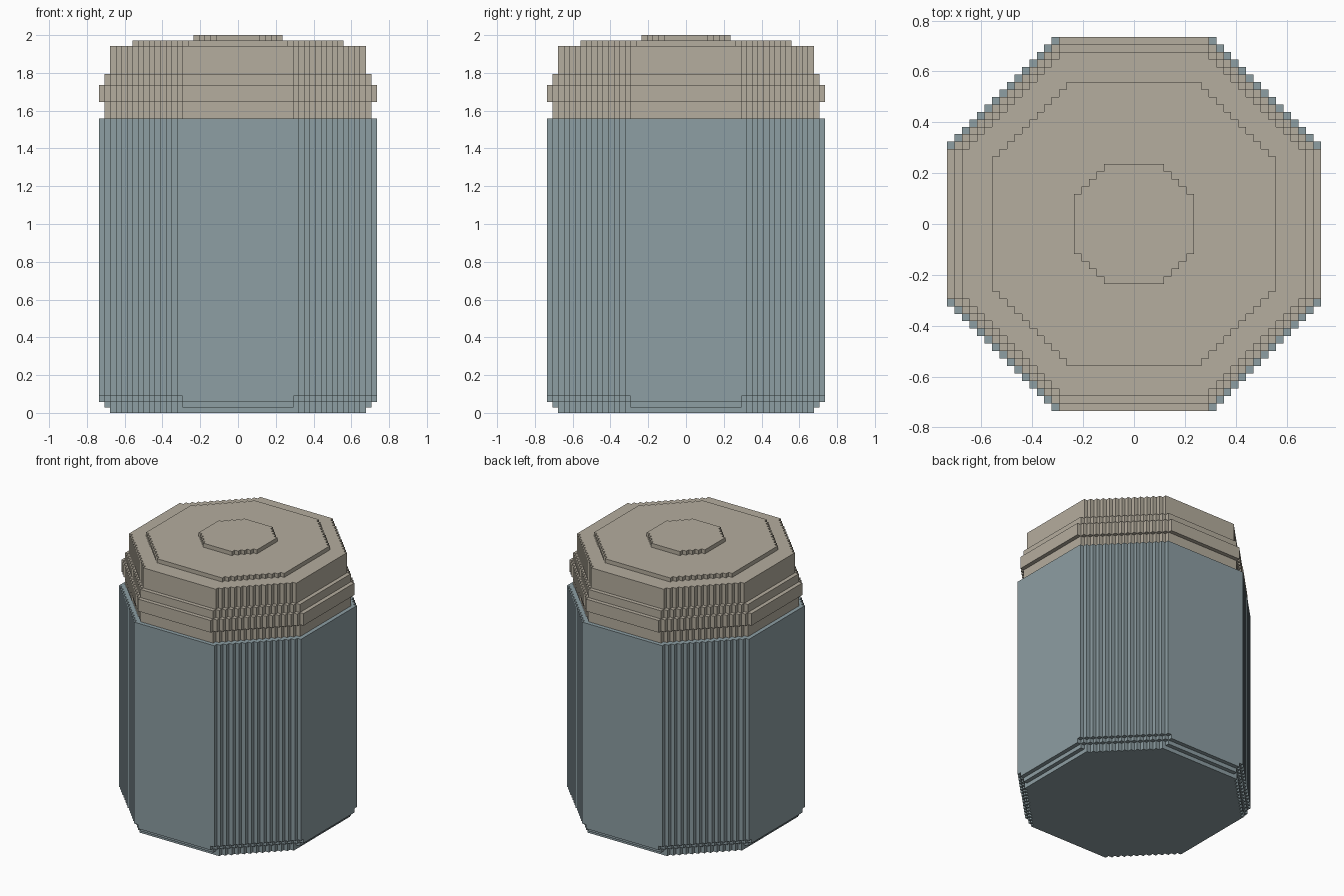
import bpy
import bmesh

cube = bpy.data.objects.get("Cube")
if cube:
    bpy.data.objects.remove(cube, do_unlink=True)

UNIT = 2 / 68  # edge length of one block


def make_material(name, rgb):
    mat = bpy.data.materials.new(name)
    mat.use_nodes = True
    mat.diffuse_color = (*rgb, 1)
    mat.node_tree.nodes["Principled BSDF"].inputs["Base Color"].default_value = (*rgb, 1)
    return mat


def stepped_octagon(radius, flat):
    """Octagon outline whose diagonal sides are one-block stairs."""
    quarter = []
    for k in range(radius - flat + 1):
        quarter.append((radius - k, flat + k))
        if k < radius - flat:
            quarter.append((radius - k - 1, flat + k))
    outline = []
    for _ in range(4):
        outline += quarter
        quarter = [(-y, x) for x, y in quarter]
    return outline


def add_slab(bm, radius, flat, z0, z1):
    outline = stepped_octagon(radius, flat)
    low, high = ([bm.verts.new((x * UNIT, y * UNIT, z * UNIT)) for x, y in outline]
                 for z in (z0, z1))
    bm.faces.new(low[::-1])
    bm.faces.new(high)
    for i in range(len(outline)):
        j = (i + 1) % len(outline)
        bm.faces.new((low[i], low[j], high[j], high[i]))


def make_part(name, mat, slabs):
    bm = bmesh.new()
    for slab in slabs:
        add_slab(bm, *slab)
    mesh = bpy.data.meshes.new(name)
    bm.to_mesh(mesh)
    bm.free()
    mesh.materials.append(mat)
    obj = bpy.data.objects.new(name, mesh)
    bpy.context.collection.objects.link(obj)


blue = make_material("grey blue", (0.266, 0.342, 0.366))
beige = make_material("warm beige", (0.462, 0.418, 0.342))

# Slabs are (radius, half flat side, bottom, top), counted in blocks
make_part("jar_base", blue, [(23, 11, 0, 1), (24, 10, 1, 2), (25, 10, 2, 3)])
make_part("jar_body", blue, [(25, 11, 3, 53)])
make_part("lid_neck", beige, [(24, 10, 53, 56)])
make_part("lid_ring", beige, [(25, 10, 56, 59), (24, 10, 59, 61)])
make_part("lid_cap", beige, [(23, 10, 61, 66)])
make_part("lid_panel", beige, [(19, 9, 66, 67)])
make_part("lid_button", beige, [(8, 4, 67, 68)])
